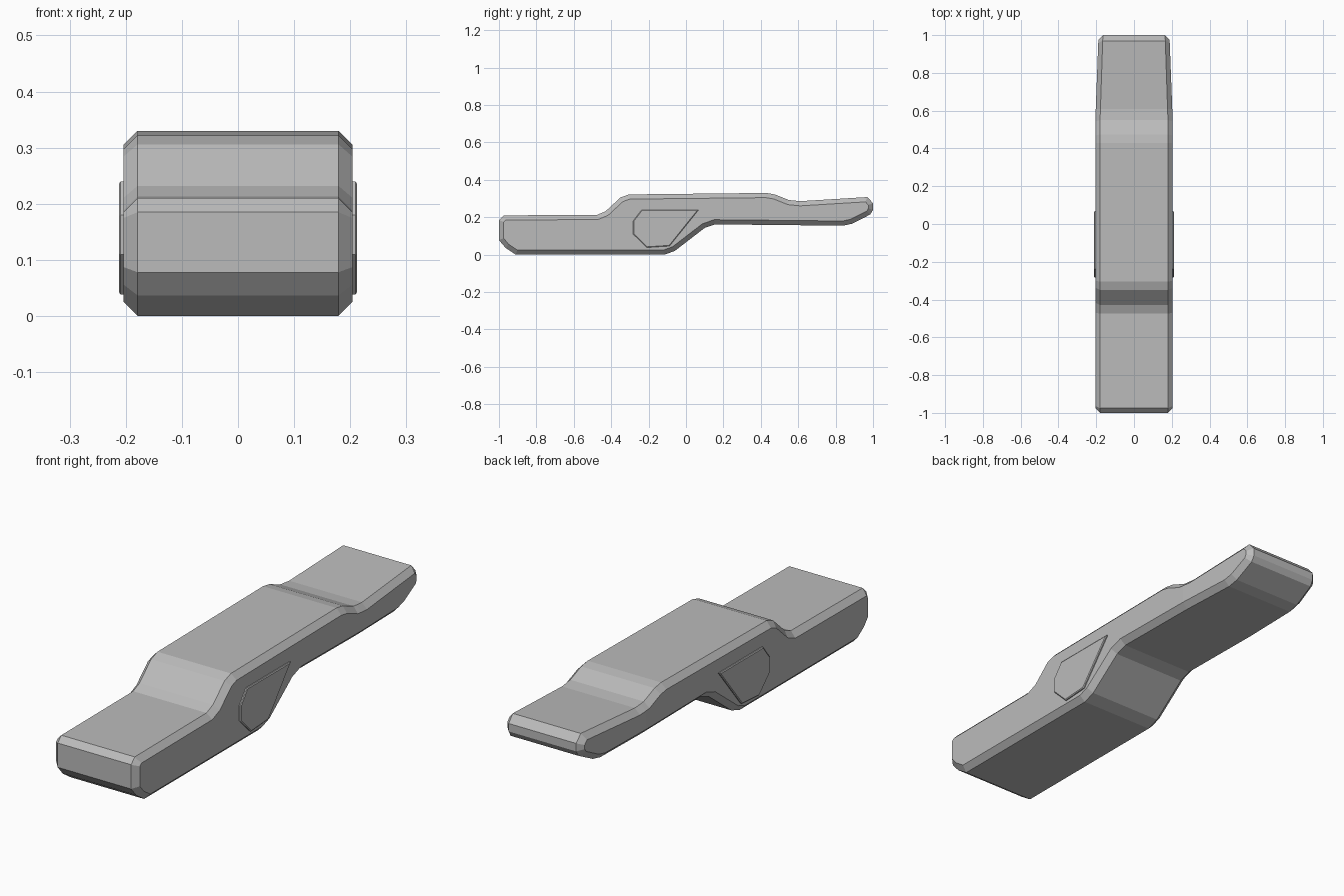
import bpy, bmesh
from mathutils import Vector

cube = bpy.data.objects.get("Cube")
if cube:
    bpy.data.objects.remove(cube, do_unlink=True)

grey = bpy.data.materials.new("matte grey")
grey.use_nodes = True
GREY = (0.5, 0.5, 0.5, 1)
grey.diffuse_color = GREY
grey.node_tree.nodes["Principled BSDF"].inputs["Base Color"].default_value = GREY


def inset(points, d):
    """Mitred parallel offset towards the inside of a clockwise outline."""
    pts = [Vector(p) for p in points]
    out = []
    for i, p in enumerate(pts):
        a = (p - pts[i - 1]).normalized()
        b = (pts[(i + 1) % len(pts)] - p).normalized()
        na, nb = Vector((a.y, -a.x)), Vector((b.y, -b.x))
        out.append(p + (na + nb) * d / (1 + na.dot(nb)))
    return out


def loft(name, sections):
    """Join equal (x, outline) sections into a closed solid."""
    bm = bmesh.new()
    rings = [[bm.verts.new((x, p[0], p[1])) for p in outline]
             for x, outline in sections]
    n = len(rings[0])
    for r, s in zip(rings, rings[1:]):
        for i in range(n):
            j = (i + 1) % n
            bm.faces.new((r[i], r[j], s[j], s[i]))
    bm.faces.new(rings[0])
    bm.faces.new(rings[-1])
    bmesh.ops.recalc_face_normals(bm, faces=bm.faces)
    return bm


def finish(name, bm):
    mesh = bpy.data.meshes.new(name)
    bm.to_mesh(mesh)
    bm.free()
    mesh.materials.append(grey)
    obj = bpy.data.objects.new(name, mesh)
    bpy.context.collection.objects.link(obj)
    return obj


# Stepped body with chamfered sides
profile = [
    (-1, 0.185), (-0.975, 0.21), (-0.475, 0.213), (-0.43, 0.232),
    (-0.35, 0.306), (-0.305, 0.322), (0.43, 0.33), (0.475, 0.322),
    (0.55, 0.292), (0.61, 0.286), (0.97, 0.308), (1, 0.275),
    (1, 0.24), (0.985, 0.215), (0.89, 0.166), (0.84, 0.155),
    (0.155, 0.162), (0.10, 0.143), (-0.06, 0.02), (-0.115, 0),
    (-0.91, 0), (-0.965, 0.037), (-1, 0.078)]
inner = inset(profile, 0.025)
body = loft("body", [(-0.204, inner), (-0.179, profile),
                     (0.179, profile), (0.204, inner)])

# Narrow the rear end slightly
TAPER = 0.57
bmesh.ops.bisect_plane(body, geom=body.verts[:] + body.edges[:] + body.faces[:],
                       plane_co=(0, TAPER, 0), plane_no=(0, 1, 0))
for v in body.verts:
    if v.co.y > TAPER:
        v.co.x *= 1 - 0.08 * (v.co.y - TAPER) / (1 - TAPER)
finish("body", body)

# Raised side panels
panel = [(-0.283, 0.18), (-0.237, 0.24), (0.068, 0.24),
         (-0.088, 0.046), (-0.21, 0.038), (-0.283, 0.11)]
for side, label in ((1, "left"), (-1, "right")):
    name = label + "_side_panel"
    finish(name, loft(name, [(side * 0.2, panel), (side * 0.209, panel),
                             (side * 0.212, inset(panel, 0.004))]))
